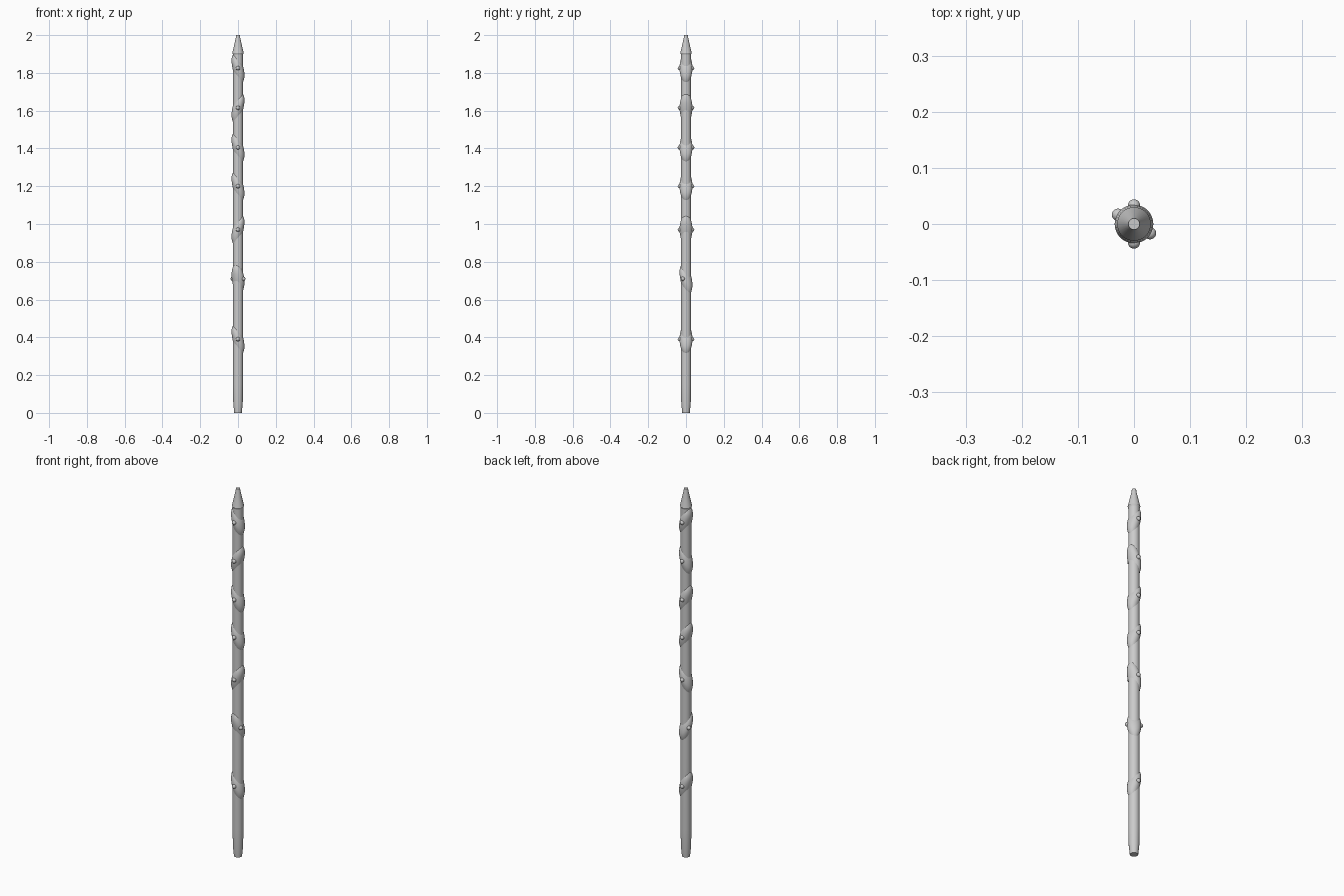
import bpy, bmesh, math
from mathutils import Vector

if "Cube" in bpy.data.objects:
    bpy.data.objects.remove(bpy.data.objects["Cube"])

SIDES = 32


def lathe(name, profile, tilt=0.0, angle=0.0, z0=0.0):
    """Revolve (radius, z) points; shear so the ring is high toward `angle`."""
    bm = bmesh.new()
    rings = []
    for r, z in profile:
        ring = []
        for i in range(SIDES):
            a = 2 * math.pi * i / SIDES
            dz = tilt * r * math.cos(a - angle)
            ring.append(bm.verts.new((r * math.cos(a), r * math.sin(a), z0 + z + dz)))
        rings.append(ring)
    for lo, hi in zip(rings, rings[1:]):
        for i in range(SIDES):
            j = (i + 1) % SIDES
            bm.faces.new((lo[i], lo[j], hi[j], hi[i]))
    bm.faces.new(rings[0][::-1])
    bm.faces.new(rings[-1])
    return finish(name, bm)


def finish(name, bm):
    mesh = bpy.data.meshes.new(name)
    bm.to_mesh(mesh)
    bm.free()
    ob = bpy.data.objects.new(name, mesh)
    bpy.context.collection.objects.link(ob)
    bpy.ops.object.select_all(action='DESELECT')
    ob.select_set(True)
    bpy.context.view_layer.objects.active = ob
    bpy.ops.object.shade_smooth_by_angle(angle=math.radians(25))
    return ob


# Node heights and the direction in which each slanted node rises
nodes = [(0.39, 180), (0.71, 240), (0.97, 0), (1.20, 180),
         (1.405, 180), (1.615, 0), (1.825, 180)]

# Main cane, tapered at the foot
lathe("cane", [(0.020, 0), (0.025, 0.05), (0.027, 0.15), (0.027, 0.6),
               (0.0265, 1.3), (0.0265, 1.92)])

# Pointed tip with a blunt end
lathe("tip", [(0.026, 1.895), (0.030, 1.905), (0.012, 1.985), (0.010, 2.0)])

# Slanted swollen collars with a pair of buds on each
collar = [(0.025, -0.047), (0.029, -0.036), (0.0335, -0.012), (0.0345, 0.004),
          (0.0325, 0.022), (0.029, 0.036), (0.025, 0.044)]
for n, (z, deg) in enumerate(nodes, 1):
    ang = math.radians(deg)
    lathe(f"collar_{n}", collar, 1.15, ang, z)
    for side in (-1, 1):
        a = ang + side * math.pi / 2
        bm = bmesh.new()
        bmesh.ops.create_uvsphere(bm, u_segments=16, v_segments=10, radius=0.011)
        bmesh.ops.translate(bm, verts=bm.verts,
                            vec=Vector((0.033 * math.cos(a), 0.033 * math.sin(a), z)))
        finish(f"bud_{n}_{'left' if side < 0 else 'right'}", bm)
